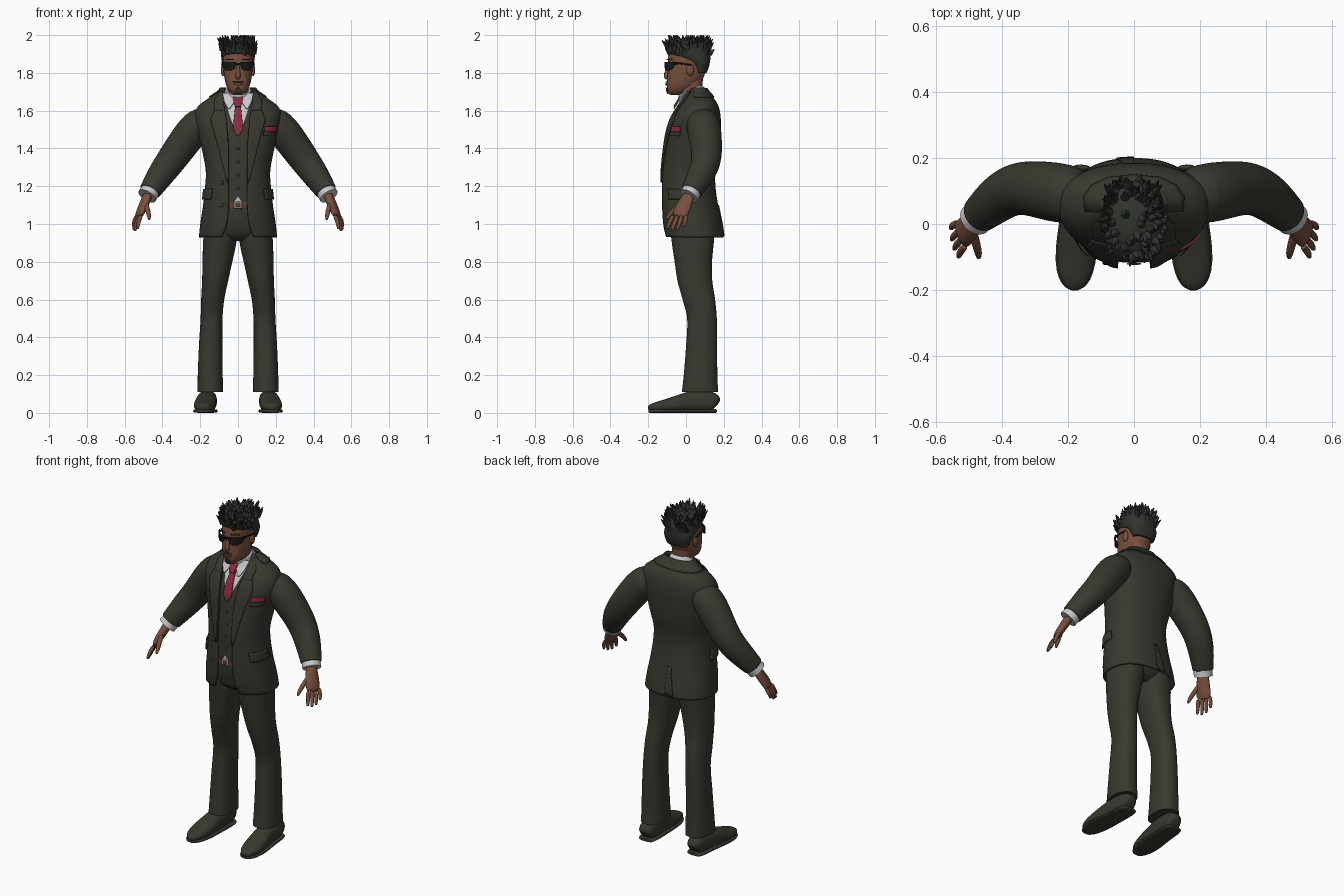
import bpy, bmesh, random
from math import sin, cos, asin, pi, radians
from mathutils import Vector

if "Cube" in bpy.data.objects:
    bpy.data.objects.remove(bpy.data.objects["Cube"], do_unlink=True)
random.seed(4)


def material(name, *rgb):
    mat = bpy.data.materials.new(name)
    mat.use_nodes = True
    mat.diffuse_color = (*rgb, 1)
    bsdf = next(n for n in mat.node_tree.nodes if n.type == "BSDF_PRINCIPLED")
    bsdf.inputs["Base Color"].default_value = (*rgb, 1)
    bsdf.inputs["Roughness"].default_value = .8
    return mat


SUIT = material("charcoal suit", .04, .04, .03)
SKIN = material("brown skin", .19, .08, .048)
HAIR = material("dark hair", .03, .034, .027)
SHIRT = material("white shirt", .58, .58, .6)
RED = material("crimson silk", .25, .025, .05)
BLACK = material("black glass", .01, .01, .01)
BELT = material("brown leather", .12, .045, .03)
METAL = material("grey metal", .3, .3, .3)
LIPS = material("dark lips", .12, .045, .035)


def finish(name, bm, mat, mirror=False, thick=0, offset=1, levels=0):
    """Turn a bmesh into a smooth object with the usual modifiers."""
    mesh = bpy.data.meshes.new(name)
    bm.to_mesh(mesh)
    bm.free()
    mesh.materials.append(mat)
    mesh.shade_smooth()
    mesh.set_sharp_from_angle(angle=radians(50))
    ob = bpy.data.objects.new(name, mesh)
    bpy.context.collection.objects.link(ob)
    if mirror:
        ob.modifiers.new("Mirror", "MIRROR").use_clip = False
    if thick:
        mod = ob.modifiers.new("Solidify", "SOLIDIFY")
        mod.thickness, mod.offset = thick, offset
    if levels:
        mod = ob.modifiers.new("Subdivision", "SUBSURF")
        mod.levels = mod.render_levels = levels
    return ob


def skin_rows(rows, closed, caps):
    """Bridge equal rows of points with quads."""
    bm = bmesh.new()
    grid = [[bm.verts.new(p) for p in row] for row in rows]
    count = len(grid[0])
    for low, high in zip(grid, grid[1:]):
        for j in range(count if closed else count - 1):
            k = (j + 1) % count
            bm.faces.new((low[j], low[k], high[k], high[j]))
    if caps:
        bm.faces.new(grid[0][::-1])
        bm.faces.new(grid[-1])
    return bm


def at(rings, z):
    """Smoothly interpolate (z, half width, front, back, extra) rings."""
    z = min(max(z, rings[0][0]), rings[-1][0])
    last = len(rings) - 1
    i = max(k for k in range(last) if rings[k][0] <= z)
    a, b = rings[i], rings[i + 1]
    prev, after = rings[max(i - 1, 0)], rings[min(i + 2, last)]
    h = b[0] - a[0]
    t = (z - a[0]) / h
    out = []
    for c in range(1, 5):
        m0 = (b[c] - prev[c]) / (b[0] - prev[0]) * h
        m1 = (after[c] - a[c]) / (after[0] - a[0]) * h
        out.append(a[c] + t * (m0 + t * (3 * (b[c] - a[c]) - 2 * m0 - m1
                   + t * (m0 + m1 - 2 * (b[c] - a[c])))))
    return out


POWER = 2.3


def bulge(v):
    return (1 if v > 0 else -1) * abs(v) ** (2 / POWER)


def on_ring(rings, angle, z, off=0, cx=0):
    """Point at an angle from the front, counter-clockwise from above."""
    w, f, b, _ = at(rings, z)
    return Vector((cx + (w + off) * bulge(sin(angle)),
                   (f + b) / 2 - ((b - f) / 2 + off) * bulge(cos(angle)), z))


def angle_of(rings, x, z):
    s = min(abs(x) / at(rings, z)[0], 1) ** (POWER / 2)
    return asin(s) * (1 if x > 0 else -1)


def loft(name, rings, mat, off=0, low=None, high=None, mode="", n=40, **kw):
    """Upright body part; the extra value is a front gap or a side shift."""
    low, high = low or rings[0][0], high or rings[-1][0]
    steps = max(3, round((high - low) / .015))
    rows = []
    for i in range(steps + 1):
        z = low + (high - low) * i / steps
        extra = at(rings, z)[3]
        gap = angle_of(rings, extra, z) if mode == "gap" else 0
        cx = extra if mode == "shift" else 0
        rows.append([on_ring(rings, gap + (2 * pi - 2 * gap) * j / (n - 1 if gap else n),
                             z, off, cx) for j in range(n)])
    return finish(name, skin_rows(rows, mode != "gap", mode != "gap"), mat, **kw)


def plate(name, rings, rows, mat, off=.002, thick=.006, polar=False, mirror=False):
    """Panel hugging a body surface; rows are (z, start, end) going upwards."""
    grid = []
    for (z0, a0, b0), (z1, a1, b1) in zip(rows, rows[1:]):
        for i in range(6):
            t = i / 5
            z, a, b = z0 + (z1 - z0) * t, a0 + (a1 - a0) * t, b0 + (b1 - b0) * t
            if i == 0 and grid:
                continue
            us = [a + (b - a) * j / 8 for j in range(9)]
            grid.append([on_ring(rings, u if polar else angle_of(rings, u, z), z, off)
                         for u in us])
    return finish(name, skin_rows(grid, False, False), mat, mirror, thick)


def tube(name, path, mat, hint=(0, 1, 0), n=16, power=2, levels=2, mirror=True):
    """Limb along a path of (x, y, z, radius[, second radius])."""
    rows = []
    pts = [Vector(p[:3]) for p in path]
    for i, p in enumerate(path):
        t = (pts[min(i + 1, len(pts) - 1)] - pts[max(i - 1, 0)]).normalized()
        u = Vector(hint)
        u = (u - t * u.dot(t)).normalized()
        v = t.cross(u)
        ring = []
        for j in range(n):
            c, s = cos(2 * pi * j / n), sin(2 * pi * j / n)
            k = (abs(c) ** power + abs(s) ** power) ** (-1 / power)
            ring.append(pts[i] + u * c * k * p[3] + v * s * k * p[-1])
        rows.append(ring)
    return finish(name, skin_rows(rows, True, True), mat, mirror, levels=levels)


def blob(name, loc, size, mat, mirror=False):
    bm = bmesh.new()
    bmesh.ops.create_uvsphere(bm, u_segments=16, v_segments=10, radius=1)
    bmesh.ops.scale(bm, vec=size, verts=bm.verts)
    bmesh.ops.translate(bm, vec=loc, verts=bm.verts)
    return finish(name, bm, mat, mirror)


# Jacket, waistcoat and shirt front
torso = [(.93, .207, -.115, .2, .085), (1, .2, -.125, .19, .06), (1.1, .185, -.13, .17, .05),
         (1.2, .174, -.13, .156, .05), (1.28, .171, -.13, .157, .05), (1.38, .188, -.12, .175, .05),
         (1.48, .21, -.105, .184, .055), (1.56, .228, -.08, .184, .065), (1.62, .215, -.045, .174, .073),
         (1.66, .165, -.02, .152, .078), (1.7, .105, 0, .118, .076), (1.72, .088, .01, .105, .075)]
loft("jacket", torso, SUIT, mode="gap", n=56, thick=.011, offset=-1)
loft("waistcoat", torso, SUIT, off=-.014, low=1.12, high=1.65)
plate("shirt_front", torso, [(1.47, -.002, .002), (1.55, -.04, .04), (1.66, -.08, .08), (1.69, -.07, .07)],
      SHIRT, off=-.011, thick=.004)
plate("shirt_tail", torso, [(1.115, -.022, .022), (1.145, -.002, .002)], SHIRT, off=-.012, thick=.003)
plate("lapel", torso, [(1.22, .048, .056), (1.4, .048, .1), (1.55, .06, .143), (1.6, .068, .125)],
      SUIT, mirror=True)
plate("jacket_collar", torso, [(1.59, .068, .12), (1.65, .076, .125), (1.7, .074, .095)],
      SUIT, off=.001, mirror=True)
plate("back_collar", torso, [(1.67, 1.3, 5), (1.718, 1.2, 5.1)], SUIT, polar=True)
plate("back_vent", torso, [(.935, pi, 3.35), (1.1, pi, 3.22)], SUIT, off=0, thick=.005, polar=True)
plate("pocket_flap", torso, [(1.13, .85, 1.65), (1.185, .8, 1.6)], SUIT, thick=.008, polar=True, mirror=True)
plate("breast_welt", torso, [(1.465, .135, .19), (1.49, .135, .195)], SUIT)
plate("pocket_square", torso, [(1.488, .138, .194), (1.515, .142, .198)], RED)

# Shirt collar, tie and buttons
tube("shirt_collar", [(0, .048, 1.65, .086), (0, .022, 1.71, .068)], SHIRT, (1, 0, 0), 32, levels=0, mirror=False)
plate("collar_wing", torso, [(1.61, .04, .05), (1.645, .018, .068), (1.69, .02, .074)],
      SHIRT, off=.012, mirror=True)
plate("tie", torso, [(1.465, -.003, .003), (1.5, -.028, .028), (1.63, -.014, .014)], RED, off=-.004, thick=.008)
plate("tie_knot", torso, [(1.618, -.013, .013), (1.66, -.025, .025), (1.672, -.02, .02)],
      RED, off=.014, thick=.009)
for z in (1.19, 1.26, 1.33, 1.4):
    blob("waistcoat_button", on_ring(torso, 0, z, -.013), (.008, .005, .008), SUIT)
for z in (1.1, 1.22):
    blob("jacket_button", on_ring(torso, angle_of(torso, -.085, z), z), (.011, .006, .011), SUIT)

# Trousers and belt
hips = [(.91, .07, -.04, .1, 0), (.94, .14, -.08, .14, 0), (1, .17, -.102, .16, 0),
        (1.08, .17, -.112, .152, 0), (1.16, .16, -.112, .14, 0)]
loft("trouser_seat", hips, SUIT)
leg = [(.11, .068, -.022, .17, .147), (.2, .066, -.012, .166, .147), (.35, .062, 0, .165, .145),
       (.5, .058, .006, .163, .14), (.6, .061, -.018, .154, .134), (.7, .069, -.045, .139, .121),
       (.8, .079, -.06, .138, .109), (.9, .088, -.075, .147, .097), (.99, .088, -.085, .154, .09)]
loft("trouser_leg", leg, SUIT, mode="shift", mirror=True)
loft("belt", hips, BELT, off=.005, low=1.085, high=1.118)
plate("belt_buckle", hips, [(1.083, -.02, .02), (1.12, -.02, .02)], METAL, off=.006, thick=.004)
plate("buckle_centre", hips, [(1.09, -.013, .013), (1.113, -.013, .013)], BELT, off=.009, thick=.003)

# Shoes
last = [(.16, .165, .032, .036), (.16, .15, .047, .054), (.162, .08, .052, .06), (.167, .01, .054, .055),
        (.175, -.08, .061, .038), (.18, -.15, .053, .028), (.18, -.185, .034, .022), (.18, -.2, .014, .014)]
tube("shoe", [(x, y, h + .004, w, h) for x, y, w, h in last], SUIT, (1, 0, 0), power=2.6)
tube("shoe_sole", [(x, y, .01, w + .004, .01) for x, y, w, h in last], SUIT, (1, 0, 0), power=5, levels=1)

# Sleeves, cuffs and hands
tube("sleeve", [(.14, .085, 1.54, .075), (.205, .09, 1.54, .094), (.285, .105, 1.435, .088),
                (.355, .112, 1.335, .08), (.41, .08, 1.26, .073), (.458, .037, 1.187, .06),
                (.466, .03, 1.175, .058), (.467, .029, 1.173, .057)], SUIT, n=20)
tube("shirt_cuff", [(.455, .04, 1.19, .05), (.481, .014, 1.148, .052)], SHIRT, n=24, levels=0)
across = Vector((.3, .95, 0))
tube("palm", [(.47, .025, 1.17, .03, .026), (.495, -.005, 1.11, .041, .024), (.518, -.028, 1.06, .046, .021),
              (.526, -.036, 1.035, .04, .014)], SKIN, across)
reach = Vector((.3, -.33, -.9))
for k, length in zip((-.036, -.012, .012, .036), (.078, .09, .086, .066)):
    root = Vector((.521, -.031, 1.05)) + across * k
    bend = root + reach * length * .5 + Vector((.006, 0, 0)) + across * k * .15
    tip = root + reach * length + across * k * .2
    tube("finger", [(*root, .012), (*bend, .0115), (*tip, .009), (*(tip + reach * .006), .005)],
         SKIN, across, 10, levels=1)
tube("thumb", [(.49, -.015, 1.12, .014), (.478, -.062, 1.075, .014), (.471, -.09, 1.045, .012),
               (.47, -.105, 1.02, .007)], SKIN, across, 10, levels=1)

# Neck, head and face
neck = [(1.6, .06, -.02, .09, 0), (1.7, .056, -.034, .086, 0), (1.78, .058, -.04, .09, 0)]
loft("neck", neck, SKIN)
skull = [(1.683, .022, -.085, -.03, 0), (1.7, .043, -.096, .01, 0), (1.73, .061, -.101, .055, 0),
         (1.77, .071, -.1, .09, 0), (1.82, .077, -.096, .106, 0), (1.87, .08, -.096, .115, 0),
         (1.92, .078, -.085, .11, 0), (1.95, .06, -.06, .09, 0), (1.965, .025, -.02, .05, 0)]
loft("head", skull, SKIN)
tube("nose", [(0, -.088, 1.85, .008), (0, -.1, 1.81, .011), (0, -.107, 1.785, .015), (0, -.096, 1.766, .014)],
     SKIN, (1, 0, 0), 12, levels=1, mirror=False)
blob("ear", (.08, .022, 1.815), (.011, .02, .032), SKIN, True)
plate("lips", skull, [(1.734, -.014, .014), (1.741, -.025, .025), (1.749, -.016, .016)], LIPS)
plate("moustache", skull, [(1.753, -.028, .028), (1.758, -.018, .018)], HAIR, off=.001, thick=.003)
plate("goatee", skull, [(1.69, -.01, .01), (1.705, -.018, .018), (1.722, -.007, .007)], HAIR, thick=.005)
plate("eyebrow", skull, [(1.867, .018, .06), (1.874, .022, .056)], HAIR, mirror=True)

# Sunglasses
plate("lens", skull, [(1.813, .028, .05), (1.825, .016, .063), (1.845, .01, .07), (1.857, .012, .071)],
      BLACK, off=.012, mirror=True)
plate("glasses_bridge", skull, [(1.842, -.014, .014), (1.852, -.014, .014)], BLACK, off=.012)
tube("glasses_arm", [(.074, -.06, 1.85, .005), (.084, -.03, 1.85, .004), (.085, .03, 1.842, .004)],
     BLACK, (0, 0, 1), 8, levels=0)

# Hair: close cap with spiky tufts
cap = [(1.8, .066, .05, .109, 0), (1.83, .078, .035, .121, 0), (1.865, .087, 0, .128, 0),
       (1.89, .089, -.08, .13, 0), (1.92, .089, -.099, .13, 0), (1.945, .083, -.088, .12, 0),
       (1.962, .058, -.06, .09, 0), (1.968, .02, -.02, .05, 0)]
loft("hair_cap", cap, HAIR)
bm = bmesh.new()
for i in range(110):
    z = 1.895 + .072 * random.random() ** .6
    p = on_ring(cap, i * 2.4, z, -.004)
    d = ((p - Vector((0, .02, 1.88))).normalized() * .7
         + Vector((random.uniform(-.3, .3), random.uniform(-.3, .3), .8))).normalized()
    size = min(random.uniform(.035, .055), (2 - p.z) / max(d.z, .1))
    turn = d.to_track_quat("Z", "Y").to_matrix().to_4x4()
    turn.translation = p + d * size * .5
    bmesh.ops.create_cone(bm, cap_ends=True, segments=7, radius1=.014, radius2=.002,
                          depth=size, matrix=turn)
finish("hair_tufts", bm, HAIR)
